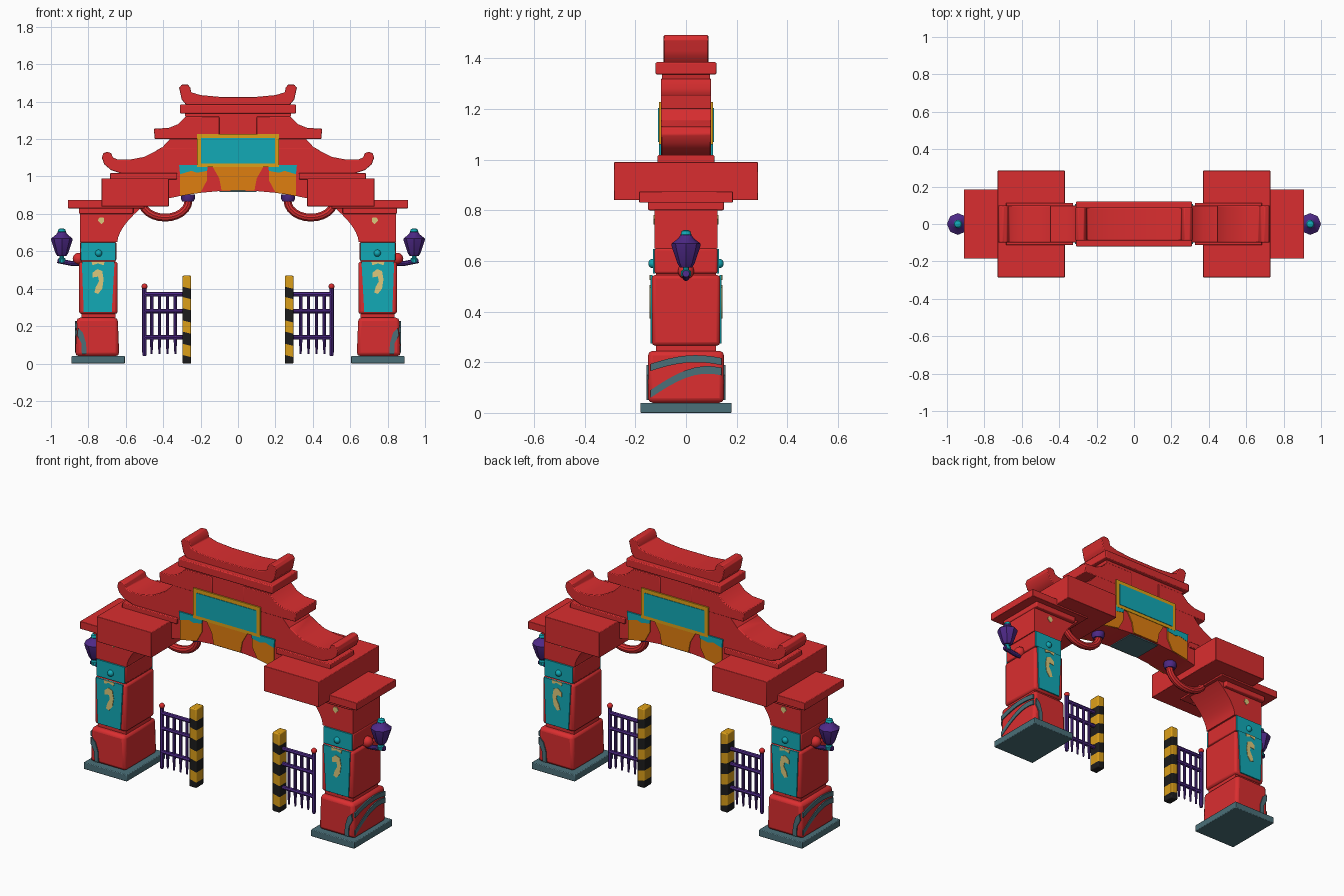
import bpy, bmesh, math
from mathutils import Vector

if "Cube" in bpy.data.objects:
    bpy.data.objects.remove(bpy.data.objects["Cube"])

def material(name, rgb):
    m = bpy.data.materials.new(name)
    m.diffuse_color = (*rgb, 1)
    m.use_nodes = True
    m.node_tree.nodes["Principled BSDF"].inputs["Base Color"].default_value = m.diffuse_color
    return m

RED = material("red", (0.70, 0.027, 0.029))
TEAL = material("teal", (0.006, 0.40, 0.47))
ORANGE = material("orange", (0.74, 0.21, 0.005))
YELLOW = material("yellow", (0.72, 0.35, 0.01))
PURPLE = material("purple", (0.075, 0.022, 0.24))
SLATE = material("slate", (0.07, 0.16, 0.19))
BLACK = material("black", (0.012, 0.012, 0.012))
CREAM = material("cream", (0.72, 0.58, 0.20))

def finish(name, bm, mats, bevel=0):
    bmesh.ops.recalc_face_normals(bm, faces=bm.faces)
    me = bpy.data.meshes.new(name)
    bm.to_mesh(me)
    bm.free()
    for m in (mats if isinstance(mats, list) else [mats]):
        me.materials.append(m)
    me.shade_smooth()
    me.set_sharp_from_angle(angle=math.radians(35))
    ob = bpy.data.objects.new(name, me)
    bpy.context.collection.objects.link(ob)
    if bevel:
        b = ob.modifiers.new("bevel", 'BEVEL')
        b.width, b.segments, b.limit_method = bevel, 2, 'ANGLE'
    return ob

def extrude(name, ring, shift, mat, bevel=0):
    bm = bmesh.new()
    a = [bm.verts.new(p) for p in ring]
    b = [bm.verts.new(Vector(p) + Vector(shift)) for p in ring]
    bm.faces.new(a)
    bm.faces.new(b[::-1])
    for i in range(len(a)):
        j = (i + 1) % len(a)
        bm.faces.new((a[i], b[i], b[j], a[j]))
    return finish(name, bm, mat, bevel)

def prism(name, pts, y0, y1, mat, bevel=0):
    """Front outline (x, z) pushed through from y0 to y1."""
    return extrude(name, [(x, y0, z) for x, z in pts], (0, y1 - y0, 0), mat, bevel)

def box(name, x0, x1, y, z0, z1, mat, bevel=0):
    return prism(name, [(x0, z0), (x1, z0), (x1, z1), (x0, z1)], -y, y, mat, bevel)

def lathe(name, x, y, prof, mat, n=10):
    bm = bmesh.new()
    rings = [[bm.verts.new((x + r * math.cos(k * math.tau / n), y + r * math.sin(k * math.tau / n), z))
              for k in range(n)] for r, z in prof]
    for a, b in zip(rings, rings[1:]):
        for k in range(n):
            bm.faces.new((a[k], a[(k + 1) % n], b[(k + 1) % n], b[k]))
    bm.faces.new(rings[0])
    bm.faces.new(rings[-1])
    return finish(name, bm, mat)

def tube(name, pts, r, mat, n=10):
    """Round pipe along points lying in a plane of constant y."""
    bm, rings = bmesh.new(), []
    pts = [Vector(p) for p in pts]
    for i, p in enumerate(pts):
        d = (pts[min(i + 1, len(pts) - 1)] - pts[max(i - 1, 0)]).normalized()
        u = Vector((0, 1, 0))
        v = d.cross(u)
        rings.append([bm.verts.new(p + r * (u * math.cos(k * math.tau / n) + v * math.sin(k * math.tau / n)))
                      for k in range(n)])
    for a, b in zip(rings, rings[1:]):
        for k in range(n):
            bm.faces.new((a[k], a[(k + 1) % n], b[(k + 1) % n], b[k]))
    bm.faces.new(rings[0])
    bm.faces.new(rings[-1])
    return finish(name, bm, mat)

def ball(name, loc, r, mat):
    bm = bmesh.new()
    bmesh.ops.create_uvsphere(bm, u_segments=12, v_segments=8, radius=r)
    bmesh.ops.translate(bm, verts=bm.verts, vec=loc)
    return finish(name, bm, mat)

def plate(name, pts, surface, mat):
    """The same thin painted plate on the front and back of the gate."""
    for f, side in ((-1, "front"), (1, "back")):
        prism(name + "_" + side, pts, f * (surface - 0.002), f * (surface + 0.006), mat)

def rect(x0, x1, z0, z1):
    return [(x0, z0), (x1, z0), (x1, z1), (x0, z1)]

def striped_post(name, x0, x1, y):
    ob = box(name, x0, x1, y, 0, 0.47, [YELLOW, BLACK], 0.006)
    bm = bmesh.new()
    bm.from_mesh(ob.data)
    up, mid = Vector((0.25, 0, 1)), (x0 + x1) / 2
    height = lambda p: p.z + 0.25 * (p.x - mid)
    cuts = [0.04, 0.10, 0.165, 0.225, 0.29, 0.35, 0.405]
    for z in cuts:
        bmesh.ops.bisect_plane(bm, geom=bm.verts[:] + bm.edges[:] + bm.faces[:],
                               plane_co=(mid, 0, z), plane_no=up)
    for face in bm.faces:
        h = height(face.calc_center_median())
        face.material_index = (sum(h > z for z in cuts) + 1) % 2
    bm.to_mesh(ob.data)
    bm.free()

# Both sides of the gateway
for s, side in ((-1, "left"), (1, "right")):
    M = lambda pts: [(s * x, z) for x, z in pts]
    def sbox(name, x0, x1, y, z0, z1, mat, bevel=0):
        box(side + "_" + name, s * x0, s * x1, y, z0, z1, mat, bevel)

    # Pillar blocks
    sbox("base_plate", 0.605, 0.89, 0.18, 0, 0.04, SLATE, 0.004)
    prism(side + "_plinth", M([(0.635, 0.04), (0.87, 0.04), (0.862, 0.245), (0.643, 0.245)]), -0.15, 0.15, RED, 0.018)
    sbox("pillar_core", 0.655, 0.838, 0.118, 0.22, 0.66, RED)
    sbox("pillar_shaft", 0.643, 0.85, 0.135, 0.265, 0.545, RED, 0.014)
    sbox("pillar_collar", 0.65, 0.845, 0.125, 0.55, 0.65, RED, 0.008)
    arch = [(0.645 - 0.15 * t ** 1.7, 0.65 + 0.2 * t) for t in [i / 8 for i in range(9)]]
    prism(side + "_arch_bracket", M([(0.845, 0.85), (0.845, 0.65)] + arch), -0.125, 0.125, RED)
    sbox("pillar_cap", 0.56, 0.85, 0.15, 0.80, 0.84, RED, 0.006)
    sbox("eave_slab", 0.5, 0.91, 0.185, 0.83, 0.875, RED, 0.003)
    sbox("eave_block", 0.37, 0.73, 0.285, 0.84, 0.99, RED, 0.003)

    # Painted banners
    plate(side + "_banner_top", M(rect(0.655, 0.84, 0.55, 0.648)), 0.125, TEAL)
    plate(side + "_banner", M([(0.675, 0.275), (0.825, 0.275), (0.835, 0.545), (0.66, 0.545)]), 0.135, TEAL)
    c = s * 0.748
    plate(side + "_banner_motif", [(c + x, z) for x, z in (
        (-0.02, 0.38), (0.0, 0.372), (0.022, 0.40), (0.03, 0.45), (0.022, 0.495), (-0.005, 0.505),
        (-0.03, 0.485), (-0.03, 0.46), (0.0, 0.465), (0.005, 0.44), (-0.012, 0.41))], 0.138, CREAM)
    plate(side + "_banner_fringe", [(c + x, z) for x, z in (
        (-0.035, 0.545), (-0.03, 0.525), (0, 0.535), (0.03, 0.525), (0.035, 0.545))], 0.138, CREAM)
    plate(side + "_bracket_motif", M([(0.73, 0.745), (0.75, 0.765), (0.74, 0.782), (0.718, 0.78), (0.715, 0.76)]), 0.123, CREAM)
    for f in (-1, 1):
        ball(side + "_banner_stud", (s * 0.745, f * 0.13, 0.59), 0.019, TEAL)

    # Curved painted bands on the plinth
    for z0, rise, w in ((0.15, 0.05, 0.028), (0.06, 0.095, 0.03)):
        top, low = [], []
        for i in range(9):
            t = i / 8
            y = -0.14 + 0.28 * t
            z = z0 + rise * math.sin(math.pi * (0.62 * t + (0.1 if z0 > 0.1 else 0)))
            top.append((s * 0.862, s * y, z + w))
            low.append((s * 0.862, s * y, z))
        extrude(side + "_plinth_band", top + low[::-1], (s * 0.009, 0, 0), SLATE)
    plate(side + "_plinth_wedge", M([(0.855, 0.19), (0.83, 0.165), (0.812, 0.11), (0.81, 0.05), (0.835, 0.05), (0.838, 0.11), (0.86, 0.15)]), 0.15, SLATE)

    # Side lantern and its arm
    tube(side + "_lantern_arm", [(s * 0.82, 0, 0.535), (s * 0.89, 0, 0.535), (s * 0.965, 0, 0.55)], 0.014, PURPLE)
    ball(side + "_arm_boss", (s * 0.852, 0, 0.56), 0.032, RED)
    lx = s * 0.942
    lathe(side + "_lantern_foot", lx, 0, [(0.02, 0.54), (0.02, 0.56), (0.013, 0.565), (0.013, 0.60)], TEAL)
    lathe(side + "_lantern", lx, 0, [(0.024, 0.575), (0.034, 0.59), (0.056, 0.655), (0.058, 0.668), (0.03, 0.69), (0.02, 0.705)], PURPLE, 8)
    lathe(side + "_lantern_knob", lx, 0, [(0.016, 0.69), (0.022, 0.705), (0.018, 0.718), (0.006, 0.723)], TEAL)

    # Hanging pipe under the arch
    loop = [(s * (0.39 - 0.125 * math.cos(a)), 0, 0.87 - 0.09 * math.sin(a))
            for a in [i * math.pi / 12 for i in range(13)]]
    tube(side + "_hanging_pipe", loop, 0.022, RED)
    lathe(side + "_pipe_collar", s * 0.268, 0, [(0.03, 0.865), (0.037, 0.88), (0.037, 0.905)], PURPLE)

    # Lower roof tier with curled tip, and middle roof tier
    prism(side + "_lower_roof", M([
        (0.2, 1.015), (0.62, 1.015), (0.68, 1.035), (0.715, 1.065), (0.728, 1.10), (0.72, 1.125),
        (0.70, 1.132), (0.678, 1.125), (0.668, 1.10), (0.64, 1.09), (0.58, 1.09), (0.50, 1.105),
        (0.45, 1.13), (0.41, 1.155), (0.2, 1.155)]), -0.098, 0.098, RED, 0.004)
    sbox("lower_roof_ledge", 0.325, 0.685, 0.112, 0.985, 1.018, RED, 0.004)
    prism(side + "_middle_roof", M([
        (0.1, 1.20), (0.445, 1.20), (0.45, 1.255), (0.37, 1.26), (0.32, 1.28), (0.28, 1.32), (0.1, 1.32)]),
        -0.099, 0.099, RED, 0.004)

    # Drapes with teal headers
    plate(side + "_drape", M([(0.31, 1.03), (0.165, 1.03), (0.165, 0.98), (0.20, 0.915), (0.31, 0.895)]), 0.098, ORANGE)
    plate(side + "_drape_header", M([(0.315, 1.062), (0.16, 1.062), (0.165, 1.03), (0.22, 1.02), (0.25, 1.03), (0.31, 1.012)]), 0.1, TEAL)

    # Barrier: striped post and railing
    striped_post(side + "_striped_post", s * 0.25, s * 0.297, 0.035)
    for z in (0.14, 0.28, 0.37):
        tube(side + "_rail", [(s * 0.29, 0, z), (s * 0.50, 0, z)], 0.012, PURPLE, 8)
    for x in (0.335, 0.377, 0.42, 0.462):
        lathe(side + "_railing_bar", s * x, 0, [(0.005, 0.05), (0.009, 0.12), (0.009, 0.37)], PURPLE, 8)
    lathe(side + "_railing_end", s * 0.50, 0, [(0.009, 0.04), (0.012, 0.06), (0.012, 0.40)], PURPLE, 8)
    ball(side + "_railing_knob", (s * 0.50, 0, 0.412), 0.016, RED)

# Arched beam across the opening
under = [(-0.6 + 0.1 * i, 0.925 - 0.3 * (abs(-0.6 + 0.1 * i)) ** 2) for i in range(13)]
prism("arch_beam", under + [(0.6, 1.02), (-0.6, 1.02)], -0.098, 0.098, RED)
box("beam_underside_panel", -0.1, 0.1, 0.09, 0.916, 0.924, SLATE)

# Centre body and top roof
prism("centre_body", [(-0.42, 1.0), (0.42, 1.0), (0.41, 1.15), (0.355, 1.21), (-0.355, 1.21), (-0.41, 1.15)], -0.098, 0.098, RED)
prism("upper_body", [(-0.26, 1.2), (0.26, 1.2), (0.285, 1.34), (-0.285, 1.34)], -0.095, 0.095, RED)
box("top_eave", -0.31, 0.31, 0.12, 1.337, 1.385, RED, 0.005)
half = [(0.275, 1.38), (0.30, 1.41), (0.305, 1.43), (0.315, 1.475), (0.30, 1.492), (0.268, 1.492),
        (0.255, 1.475), (0.25, 1.45), (0.20, 1.435), (0.10, 1.426)]
prism("top_roof", half + [(-x, z) for x, z in half[::-1]], -0.088, 0.088, RED, 0.004)

# Central sign board and drape
plate("centre_drape", [(-0.14, 1.06), (0.14, 1.06), (0.10, 0.99), (0.088, 0.925), (-0.088, 0.925), (-0.10, 0.99)], 0.098, ORANGE)
plate("sign_frame", rect(-0.22, 0.22, 1.05, 1.228), 0.101, YELLOW)
plate("sign_panel", rect(-0.198, 0.198, 1.07, 1.205), 0.104, TEAL)
